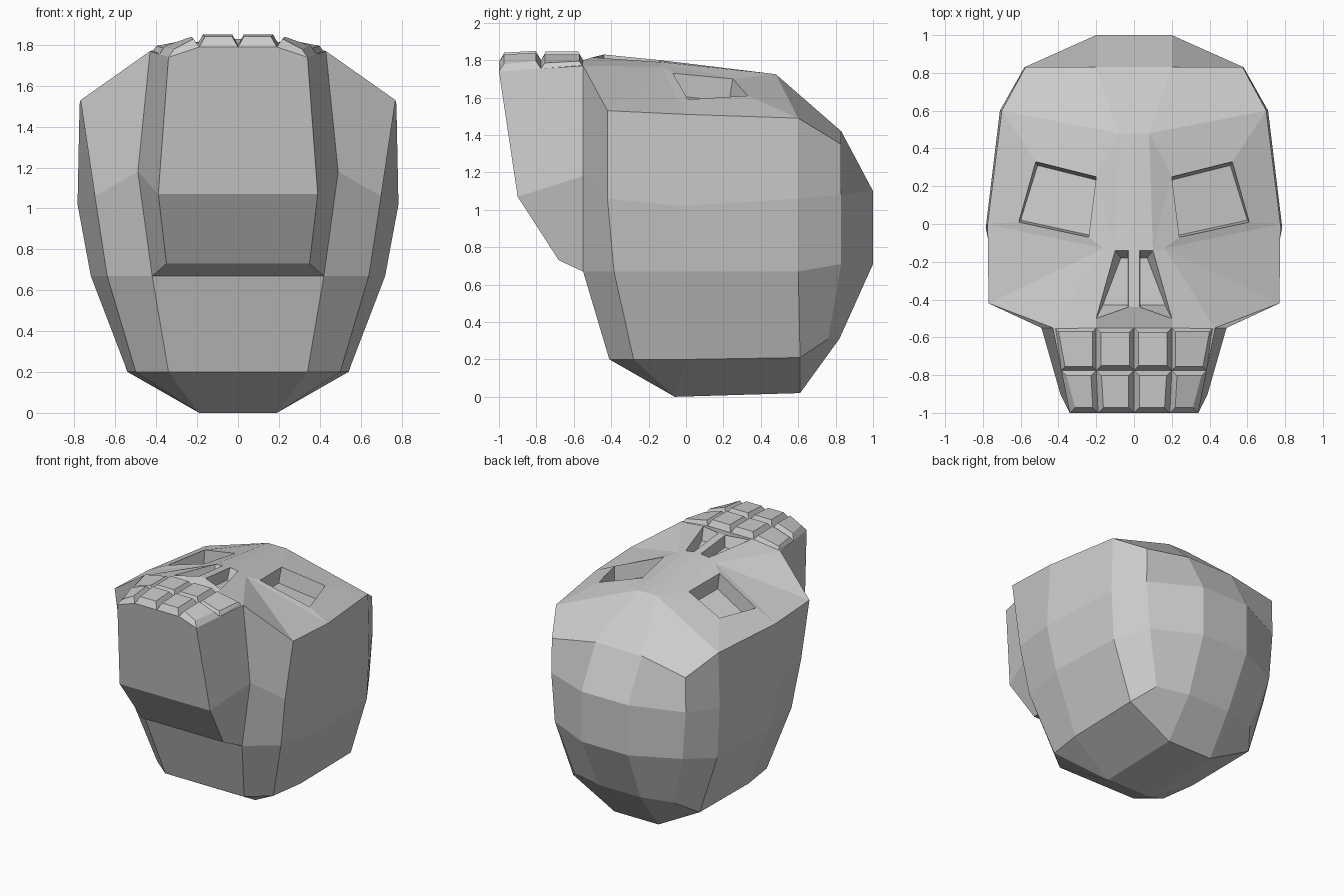
import bpy, bmesh
from mathutils import Vector

if "Cube" in bpy.data.objects:
    bpy.data.objects.remove(bpy.data.objects["Cube"])


def make_object(name, polys):
    """Half model (x >= 0) from polygons, welded and mirrored."""
    bm = bmesh.new()
    for poly in polys:
        bm.faces.new([bm.verts.new(p) for p in poly])
    bmesh.ops.remove_doubles(bm, verts=bm.verts, dist=0.0005)
    bmesh.ops.recalc_face_normals(bm, faces=bm.faces)
    me = bpy.data.meshes.new(name)
    bm.to_mesh(me)
    bm.free()
    ob = bpy.data.objects.new(name, me)
    bpy.context.collection.objects.link(ob)
    mod = ob.modifiers.new("mirror", 'MIRROR')
    mod.use_clip = True
    return ob


def mid(p):
    return (0, p[1], p[2])


def walls(top, bottom):
    n = len(top)
    return [[top[i], top[(i + 1) % n], bottom[(i + 1) % n], bottom[i]] for i in range(n)]


polys = []

# Cranium rings, crown to jaw corner: A crown, B, C temple, D side, E cheek, F jaw corner
rings = [
    [(.2, .83, 1.42), (.575, .83, 1.35), (.70, .60, 1.49), (.775, 0, 1.51), (.77, -.42, 1.53), (.43, -.55, 1.77)],
    [(.2, 1, 1.10), (.58, .83, 1.08), (.71, .60, 1.06), (.785, -.02, 1.02), (.70, -.42, 1.06), (.49, -.55, 1.18)],
    [(.2, 1, .71), (.55, .83, .71), (.69, .60, .67), (.72, 0, .67), (.64, -.385, .67), (.42, -.55, .67)],
    [(.18, .82, .31), (.43, .76, .31), (.545, .61, .21), (.54, 0, .20), (.50, -.28, .20), (.34, -.41, .20)],
]
for up, lo in zip(rings, rings[1:]):
    polys.append([mid(up[0]), up[0], lo[0], mid(lo[0])])
    for i in range(5):
        polys.append([up[i], up[i + 1], lo[i + 1], lo[i]])

# Back of the head resting on the ground
A4, B4, C4, D4, E4, F4 = rings[3]
b1, b2 = (.19, .61, .02), (.19, -.06, 0)
polys += [[mid(A4), A4, b1, mid(b1)], [A4, B4, C4, b1], [C4, D4, b2, b1],
          [D4, E4, b2], [E4, F4, b2], [F4, mid(F4), mid(b2), b2],
          [mid(b1), b1, b2, mid(b2)]]

# Jaw block in front of the jaw corners
jaw = [(.34, -1, 1.74), (.39, -.9, 1.07), (.35, -.68, .73)]
F = [r[5] for r in rings]
for i in range(2):
    polys += [[F[i], F[i + 1], jaw[i + 1], jaw[i]]]
polys += [[mid(jaw[1]), jaw[1], jaw[2], mid(jaw[2])],
          [mid(jaw[2]), jaw[2], F[2], mid(F[2])],
          [mid(F[2]), F[2], F4, mid(F4)]]

# Gum surface under the teeth
g1, g2 = (.2, -.55, 1.80), (.19, -1, 1.79)
polys += [[mid(g1), g1, g2, mid(g2)], [g1, F[0], jaw[0], g2],
          [mid(g2), g2, jaw[0], jaw[1], mid(jaw[1])]]

# Face: forehead, brow, cheeks around the eye opening
A, B, C, D, E, Fj = rings[0]
m0, P, N = (.08, .48, 1.725), (.16, -.13, 1.765), (.10, -.14, 1.79)
e1, e2, e3, e4 = eye = [(.2, .25, 1.70), (.52, .33, 1.61), (.61, .01, 1.59), (.24, -.07, 1.73)]
s1, s3, s4 = (.03, -.14, 1.80), (.20, -.50, 1.815), (.03, -.44, 1.83)
c1 = (0.03, -.55, 1.80)
polys += [[mid(A), A, m0, mid(m0)], [A, B, C, m0],
          [m0, C, e2, e1], [C, D, e3, e2], [D, P, e4, e3], [D, E, P], [E, Fj, P],
          [m0, e1, N], [e1, e4, P, N], [P, Fj, g1, s3, N],
          [mid(m0), m0, N, s1, mid(s1)],
          [mid(s1), s1, s4, mid(s4)], [mid(s4), s4, s3, g1, mid(g1)]]

# Eye socket
floor = [(x - .01, y - (.02 if y > .2 else -.01), z - .12) for x, y, z in eye]
polys += walls(eye, floor) + [floor]

# Nostril
nose = [s1, N, s3, s4]
nfloor = [(.035, -.18, 1.72), (.07, -.18, 1.72), (.165, -.43, 1.74), (.035, -.43, 1.74)]
polys += walls(nose, nfloor) + [nfloor]

make_object("skull", polys)


# Teeth: bevelled blocks on the gum, two rows of two per side
def tooth(corners, height, inset):
    pts = [Vector(c) for c in corners]
    c = sum(pts, Vector()) / 4
    top = []
    for p in pts:
        d = c - p
        top.append(p + Vector((inset if d.x > 0 else -inset,
                               inset if d.y > 0 else -inset, height)))
    return walls(pts, top) + [top]


upper = tooth([(0, -.55, 1.80), (.2, -.55, 1.80), (.2, -.775, 1.80), (0, -.775, 1.80)], .045, .025)
upper += tooth([(.2, -.55, 1.80), (.42, -.55, 1.765), (.385, -.775, 1.755), (.2, -.775, 1.80)], .03, .02)
lower = tooth([(0, -.775, 1.80), (.2, -.775, 1.80), (.19, -1, 1.79), (0, -1, 1.79)], .05, .028)
lower += tooth([(.2, -.775, 1.80), (.385, -.775, 1.755), (.34, -1, 1.74), (.19, -1, 1.79)], .04, .028)
make_object("upper_teeth", upper)
make_object("lower_teeth", lower)
